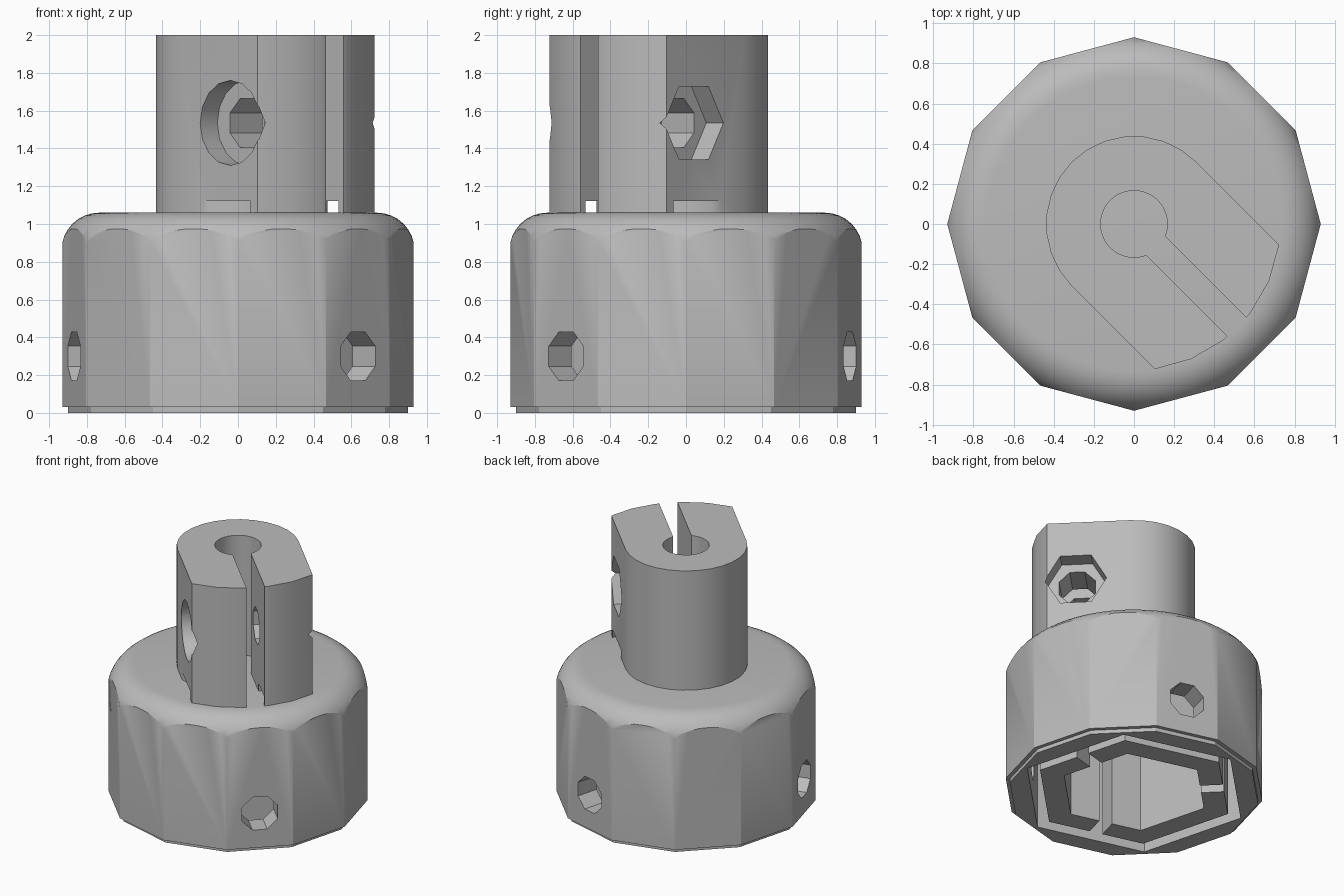
import bpy
import bmesh
from math import radians, sin, cos, pi, asin
from mathutils import Matrix, Vector

default_cube = bpy.data.objects.get("Cube")
if default_cube:
    bpy.data.objects.remove(default_cube, do_unlink=True)

grey = bpy.data.materials.new("plain grey")
grey.use_nodes = True
grey.diffuse_color = (0.5, 0.5, 0.5, 1)
for node in grey.node_tree.nodes:
    if node.type == 'BSDF_PRINCIPLED':
        node.inputs["Base Color"].default_value = (0.5, 0.5, 0.5, 1)


def ngon(radius, sides, phase=0.0):
    return [(radius * cos(radians(phase) + 2 * pi * i / sides),
             radius * sin(radians(phase) + 2 * pi * i / sides)) for i in range(sides)]


def rotate(points, azimuth):
    c, s = cos(radians(azimuth)), sin(radians(azimuth))
    return [(x * c - y * s, x * s + y * c) for x, y in points]


def loft(name, sections, matrix=None):
    """Closed solid through a stack of (outline, height) sections."""
    bm = bmesh.new()
    rings = [[bm.verts.new((x, y, z)) for x, y in pts] for pts, z in sections]
    count = len(rings[0])
    for low, high in zip(rings, rings[1:]):
        for i in range(count):
            j = (i + 1) % count
            bm.faces.new((low[i], low[j], high[j], high[i]))
    bm.faces.new(rings[0][::-1])
    bm.faces.new(rings[-1])
    bmesh.ops.recalc_face_normals(bm, faces=bm.faces)
    if matrix:
        bm.transform(matrix)
    mesh = bpy.data.meshes.new(name)
    bm.to_mesh(mesh)
    bm.free()
    mesh.materials.append(grey)
    obj = bpy.data.objects.new(name, mesh)
    bpy.context.collection.objects.link(obj)
    return obj


def prism(name, points, low, high, matrix=None):
    return loft(name, [(points, low), (points, high)], matrix)


def slot(azimuth, half_width, start, end, low, high):
    box = [(start, -half_width), (end, -half_width), (end, half_width), (start, half_width)]
    return prism("slot_cutter", rotate(box, azimuth), low, high)


def outward(azimuth, origin):
    """Frame whose local z points outward along an azimuth and local y points up."""
    a = radians(azimuth)
    axes = Matrix(((-sin(a), 0, cos(a)), (cos(a), 0, sin(a)), (0, 1, 0)))
    return Matrix.Translation(origin) @ axes.to_4x4()


def combine(target, tool, operation='DIFFERENCE'):
    tool.hide_render = True
    mod = target.modifiers.new("cut", 'BOOLEAN')
    mod.operation = operation
    mod.solver = 'EXACT'
    mod.object = tool
    bpy.context.view_layer.objects.active = target
    bpy.ops.object.modifier_apply(modifier=mod.name)
    bpy.data.objects.remove(tool, do_unlink=True)


# Housing: twelve-sided cup with a stepped base lip and a round top edge
housing = loft("housing", [(ngon(0.9, 12), 0), (ngon(0.9, 12), 0.03),
                           (ngon(0.93, 12), 0.03), (ngon(0.93, 12), 1.2)])
steps = 8
dome = [(ngon(0.935, 72, 1), -0.1)]
for k in range(steps + 1):
    a = pi / 2 * k / steps
    dome.append((ngon(0.735 + 0.2 * cos(a), 72, 1), 0.86 + 0.2 * sin(a)))
combine(housing, loft("round_edge", dome), 'INTERSECT')

# Hexagonal socket and three set screw holes
combine(housing, prism("socket_cutter", ngon(0.84, 6, 45), -0.1, 0.85))
for azimuth in (-45, 75, 195):
    combine(housing, prism("screw_cutter", ngon(0.14, 8, 22.5), 0.6, 1.1,
                           outward(azimuth, Vector((0, 0, 0.3)))))

# Hexagonal clamp ring inside the socket, split in three
clamp = prism("clamp_ring", ngon(0.74, 6, 45), 0.01, 0.86)
combine(clamp, prism("clamp_bore", ngon(0.55, 6, 45), -0.1, 1))
for azimuth in (15, 135, 255):
    combine(clamp, slot(azimuth, 0.05, 0.2, 1, -0.1, 1))

# Post: round back, straight sides and a wide curved nose
half, reach = 0.438, 0.73
swing = asin(half / reach)
outline = [(half * cos(a), half * sin(a)) for a in
           (pi / 2 + pi * i / 14 for i in range(15))]
outline += [(reach * cos(a), reach * sin(a)) for a in
            (-swing + 2 * swing * i / 5 for i in range(6))]
post = prism("post", rotate(outline, -45), 1.05, 2)

# Shaft bore and clamping slit
combine(post, prism("bore_cutter", ngon(0.167, 24), 0.9, 2.2))
combine(post, slot(-45, 0.066, 0, 1, 0.9, 2.2))

# Ring-shaped tie groove at the foot of the post
groove = prism("groove_cutter", ngon(0.69, 48, 2), 0.9, 1.122)
combine(groove, prism("groove_core", ngon(0.475, 48, 2), 0.8, 1.3))
combine(post, groove)

# Clamp bolt: through hole, round head recess and hexagonal nut recess
bolt = Vector((0.38 * cos(radians(-45)), 0.38 * sin(radians(-45)), 1.535))
combine(post, prism("bolt_cutter", ngon(0.14, 8, 22.5), -0.9, 0.9, outward(45, bolt)))
combine(post, prism("head_cutter", ngon(0.225, 16), 0.31, 0.9, outward(-135, bolt)))
combine(post, prism("nut_cutter", ngon(0.222, 6), 0.31, 0.9, outward(45, bolt)))

# Smooth rounds, keep the facets crisp
for obj in (housing, clamp, post):
    bpy.ops.object.select_all(action='DESELECT')
    obj.select_set(True)
    bpy.context.view_layer.objects.active = obj
    bpy.ops.object.shade_smooth_by_angle(angle=radians(28))
